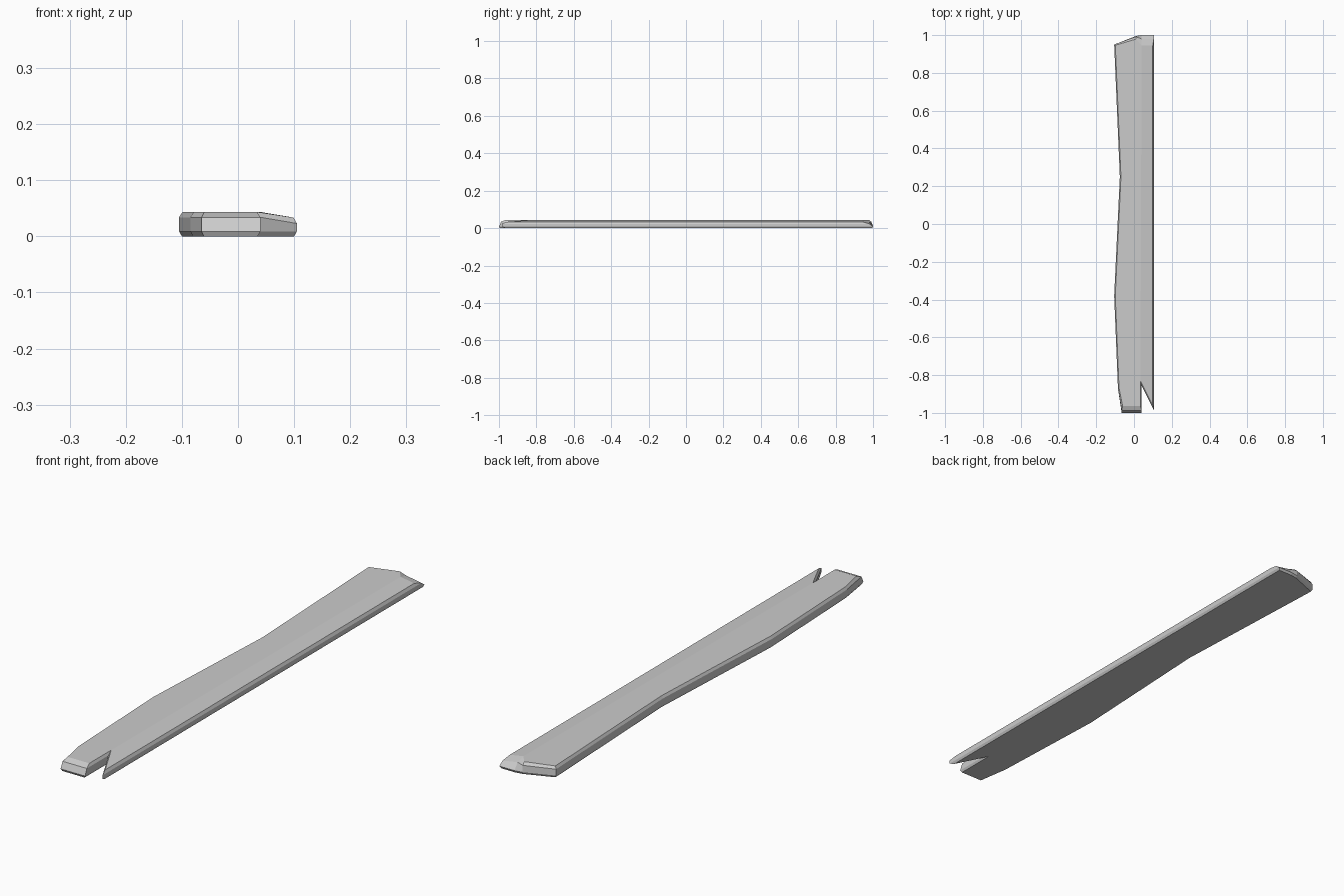
import bpy
import bmesh
from mathutils import Vector

cube = bpy.data.objects.get("Cube")
if cube:
    bpy.data.objects.remove(cube, do_unlink=True)

FOLD = 0.04    # x where the top starts to slope down to the straight edge
SLOPE = 0.17

# Board outline, counterclockwise: x, y, extra pull along y at the worn ends
outline = [(0.105, -0.985, 0), (0.105, 1, -0.05), (FOLD, 1, -0.05),
           (0.01, 0.995, -0.01), (-0.105, 0.95, 0), (-0.075, 0.25, 0),
           (-0.105, -0.38, 0), (-0.085, -0.87, 0), (-0.065, -1, 0.03),
           (FOLD, -1, 0.03), (FOLD, -0.855, 0)]
NOTCH, BACK = 10, 2

# Cross-section rings: height, inset, share of the end pull
rings = [(0, 0.005, 0), (0.009, 0, 0), (0.034, 0, 0.4), (0.0435, 0.006, 1)]


def inset_point(i, amount):
    """Move one outline corner inward by its mitre."""
    n = len(outline)
    prev, here, after = (Vector(outline[k % n][:2]) for k in (i - 1, i, i + 1))
    a, b = (here - prev).normalized(), (after - here).normalized()
    na, nb = Vector((-a.y, a.x)), Vector((-b.y, b.x))
    return here + (na + nb) * amount / (1 + na.dot(nb))


bm = bmesh.new()
loops = []
for height, inset, pull in rings:
    loop = []
    for i, (x, y, end_pull) in enumerate(outline):
        p = inset_point(i, inset)
        drop = SLOPE * max(0, p.x - FOLD) if height > 0.02 else 0
        loop.append(bm.verts.new((p.x, p.y + end_pull * pull, height - drop)))
    loops.append(loop)

# Side walls and bevels
count = len(outline)
for low, high in zip(loops, loops[1:]):
    for i in range(count):
        j = (i + 1) % count
        bm.faces.new((low[i], low[j], high[j], high[i]))

# Flat and sloping halves of the top, and the underside
top = loops[-1]
bm.faces.new(top[BACK:NOTCH + 1])
bm.faces.new(top[:BACK + 1] + [top[NOTCH]])
bm.faces.new(loops[0][::-1])
bmesh.ops.recalc_face_normals(bm, faces=bm.faces)

mesh = bpy.data.meshes.new("plank")
bm.to_mesh(mesh)
bm.free()
plank = bpy.data.objects.new("plank", mesh)
bpy.context.collection.objects.link(plank)

# Plain grey
grey = bpy.data.materials.new("plain_grey")
grey.use_nodes = True
colour = (0.6, 0.6, 0.6, 1)
grey.diffuse_color = colour
grey.node_tree.nodes["Principled BSDF"].inputs["Base Color"].default_value = colour
mesh.materials.append(grey)
